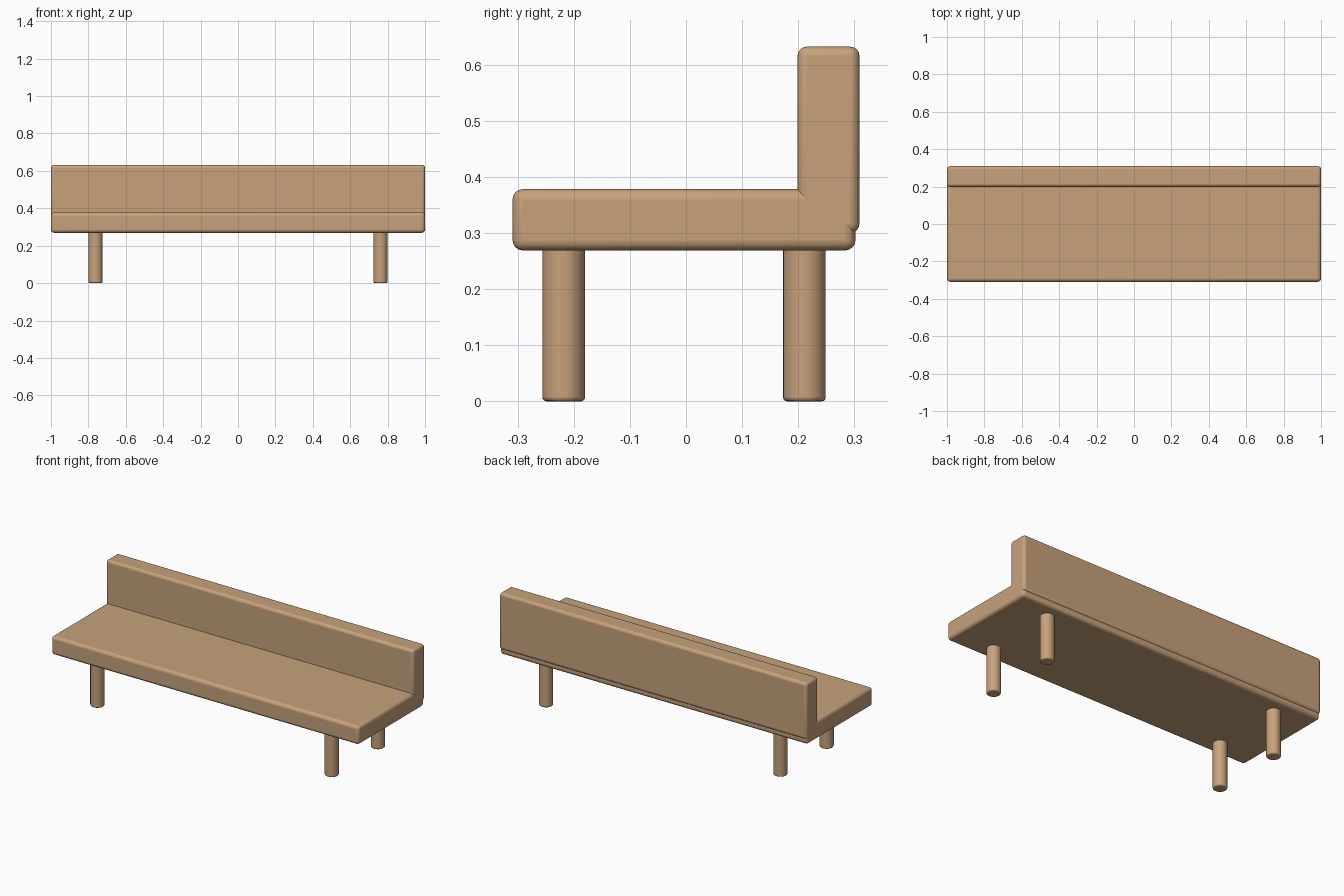
import bpy
import math

if "Cube" in bpy.data.objects:
    bpy.data.objects.remove(bpy.data.objects["Cube"])

wood = bpy.data.materials.new("light_wood")
wood.diffuse_color = (0.57, 0.36, 0.2, 1)
wood.use_nodes = True
wood.node_tree.nodes["Principled BSDF"].inputs["Base Color"].default_value = wood.diffuse_color


def finish(obj, name, bevel, segments):
    obj.name = name
    obj.data.materials.append(wood)
    mod = obj.modifiers.new("rounded_edges", 'BEVEL')
    mod.width = bevel
    mod.segments = segments
    mod.limit_method = 'ANGLE'
    mod.angle_limit = math.radians(40)
    bpy.ops.object.shade_smooth_by_angle(angle=math.radians(40))


def board(name, low, high, bevel):
    center = [(a + b) / 2 for a, b in zip(low, high)]
    bpy.ops.mesh.primitive_cube_add(size=1, location=center)
    obj = bpy.context.object
    obj.scale = [b - a for a, b in zip(low, high)]
    bpy.ops.object.transform_apply(location=False, rotation=False, scale=True)
    finish(obj, name, bevel, 4)


def leg(name, x, y):
    height = 0.29
    bpy.ops.mesh.primitive_cylinder_add(vertices=32, radius=0.038, depth=height,
                                        location=(x, y, height / 2))
    finish(bpy.context.object, name, 0.007, 3)


# Seat slab and backrest slab, overlapping at the rear
board("seat", (-1, -0.309, 0.269), (1, 0.302, 0.378), 0.018)
board("backrest", (-1, 0.199, 0.3), (1, 0.309, 0.632), 0.016)

# Four round legs
for side, x in (("left", -0.762), ("right", 0.762)):
    leg(f"front_{side}_leg", x, -0.218)
    leg(f"rear_{side}_leg", x, 0.211)
